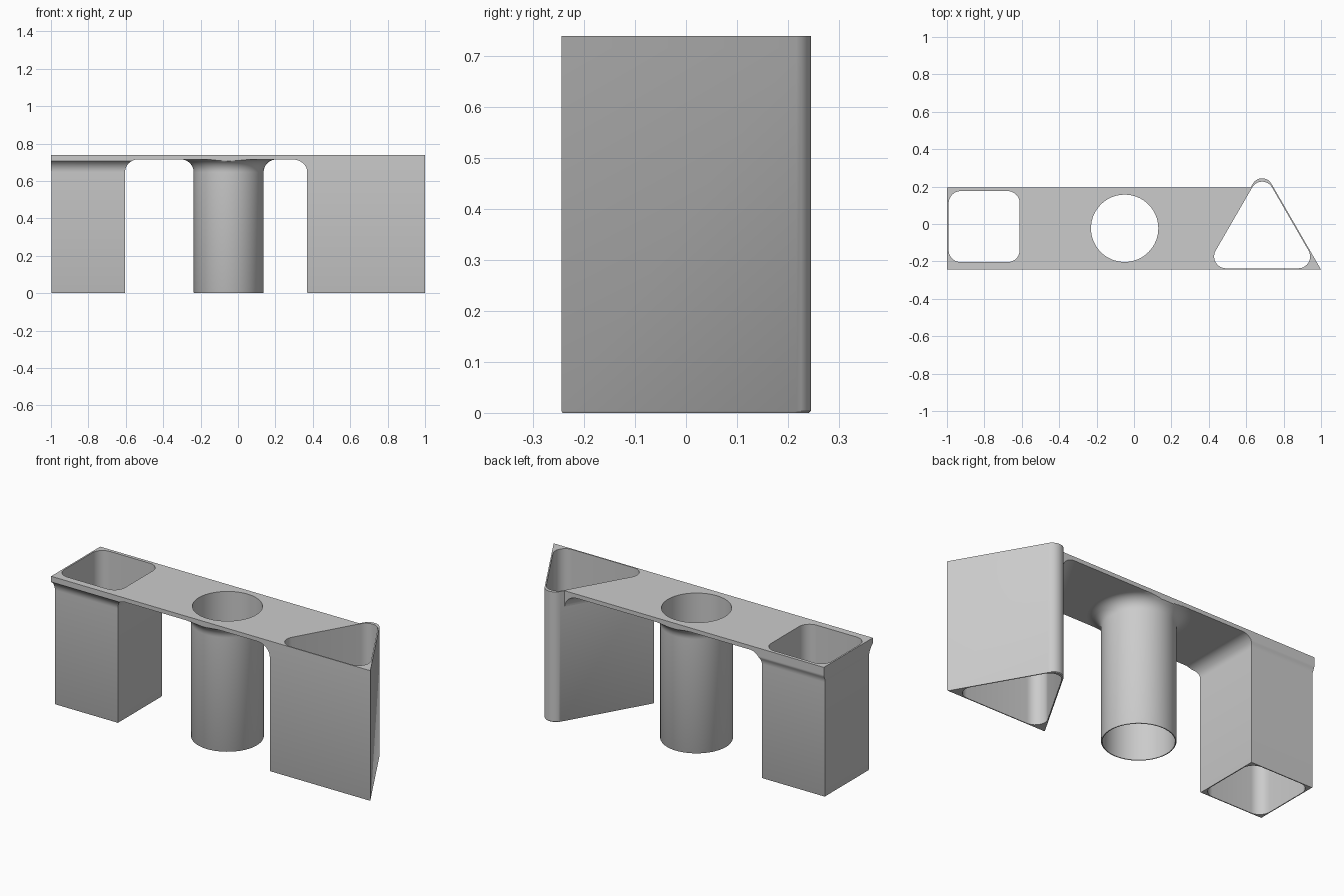
import bpy, bmesh, math
from mathutils import Vector

old = bpy.data.objects.get("Cube")
if old:
    bpy.data.objects.remove(old, do_unlink=True)

grey = bpy.data.materials.new("light grey")
grey.use_nodes = True
grey.diffuse_color = (0.6, 0.6, 0.6, 1)
grey.node_tree.nodes["Principled BSDF"].inputs["Base Color"].default_value = (0.6, 0.6, 0.6, 1)

TOP, UNDER = 0.738, 0.715
LEFT, RIGHT, FRONT, BACK = -1.0, 1.0, -0.244, 0.195
WALL, FILLET = 0.007, 0.068
TRI_X, TRI_HALF = 0.685, 0.315
ROOT3 = math.sqrt(3)


def rounded(corners, radii, steps=10):
    """Closed outline with each corner rounded by its radius."""
    out = []
    for i, (c, r) in enumerate(zip(corners, radii)):
        p = Vector(c)
        if r <= 0:
            out.append(p)
            continue
        a = (Vector(corners[i - 1]) - p).normalized()
        b = (Vector(corners[(i + 1) % len(corners)]) - p).normalized()
        half = a.angle(b) / 2
        centre = p + (a + b).normalized() * r / math.sin(half)
        sweep = math.pi - 2 * half
        start = p + a * (r / math.tan(half)) - centre
        end = p + b * (r / math.tan(half)) - centre
        for k in range(steps + 1):
            t = k / steps
            v = start * math.sin((1 - t) * sweep) + end * math.sin(t * sweep)
            out.append(centre + v / math.sin(sweep))
    return out


def square(o, r=0):
    h, cx, cy = 0.197 + o, -0.801, -0.014
    return rounded([(cx - h, cy - h), (cx + h, cy - h), (cx + h, cy + h), (cx - h, cy + h)], [r] * 4)


def circle(o, n=64):
    angles = [math.tau * k / n for k in range(n)]
    return [Vector((-0.05 + (0.187 + o) * math.cos(a), -0.023 + (0.187 + o) * math.sin(a))) for a in angles]


def triangle(o, radii=(0, 0, 0.057)):
    h, y = TRI_HALF + o * ROOT3, FRONT - o
    return rounded([(TRI_X - h, y), (TRI_X + h, y), (TRI_X, y + h * ROOT3)], radii)


def loft(bm, rows):
    """Skin a list of (outline, z) rows; returns first and last edge loops."""
    rings = [[bm.verts.new((p.x, p.y, z)) for p in pts] for pts, z in rows]
    for lo, hi in zip(rings, rings[1:]):
        for i in range(len(lo)):
            j = (i + 1) % len(lo)
            bm.faces.new((lo[i], lo[j], hi[j], hi[i]))
    return [[bm.edges.get((r[i - 1], r[i])) for i in range(len(r))] for r in (rings[0], rings[-1])]


def hollow(name, outer_rows, holes):
    """Solid made of an outer skin, inner skins and flat ends with openings."""
    bm = bmesh.new()
    loops = [loft(bm, outer_rows)] + [loft(bm, rows) for rows in holes]
    for end in (0, 1):
        edges = [e for lp in loops for e in lp[end]]
        bmesh.ops.triangle_fill(bm, edges=edges, use_beauty=True)
    finish(name, bm)


def finish(name, bm):
    bmesh.ops.recalc_face_normals(bm, faces=bm.faces)
    me = bpy.data.meshes.new(name)
    bm.to_mesh(me)
    bm.free()
    me.materials.append(grey)
    ob = bpy.data.objects.new(name, me)
    bpy.context.collection.objects.link(ob)
    bpy.ops.object.select_all(action='DESELECT')
    ob.select_set(True)
    bpy.context.view_layer.objects.active = ob
    bpy.ops.object.shade_smooth_by_angle(angle=math.radians(30))


def clamp(pts):
    return [Vector((max(LEFT, p.x), min(BACK, max(FRONT, p.y)))) for p in pts]


# Quarter-round profile where a leg flares into the plate: (offset, height)
arc = [(FILLET * (1 - math.cos(t)), UNDER - FILLET * (1 - math.sin(t)))
       for t in (math.pi / 2 * k / 12 for k in range(13))]
foot = [(-0.002, 0), (0, 0.004)]

square_hole = square(-WALL, 0.065)
circle_hole = circle(-WALL)
triangle_hole = triangle(-WALL, (0.063, 0.063, 0.061))

# Top plate, its right end following the triangular leg
side_x = TRI_X - TRI_HALF + (BACK - FRONT) / ROOT3
outline = [Vector((LEFT, FRONT))] + triangle(0)[1:]
outline += [Vector((side_x, BACK)), Vector((LEFT, BACK))]
hollow("top_plate", [(outline, UNDER), (outline, TOP)],
       [[(h, UNDER), (h, TOP)] for h in (square_hole, circle_hole, triangle_hole)])

# Square and round legs, flared under the plate
for name, shape, hole in (("square_leg", square, square_hole), ("round_leg", circle, circle_hole)):
    hollow(name, [(clamp(shape(o)), z) for o, z in foot + arc], [[(hole, 0), (hole, UNDER)]])

# Triangular leg
hollow("triangular_leg", [(triangle(o), z) for o, z in foot + [(0, UNDER)]],
       [[(triangle_hole, 0), (triangle_hole, UNDER)]])

# Flare along the inner side of the triangular leg
bm = bmesh.new()
ends = []
for x, y in ((TRI_X - TRI_HALF, FRONT), (side_x, BACK)):
    section = [(x - o * 2 / ROOT3, z) for o, z in arc] + [(x, UNDER)]
    ends.append([bm.verts.new((px, y, z)) for px, z in section])
    bm.faces.new(ends[-1])
for i in range(len(ends[0])):
    bm.faces.new((ends[0][i - 1], ends[0][i], ends[1][i], ends[1][i - 1]))
finish("triangular_leg_flare", bm)
